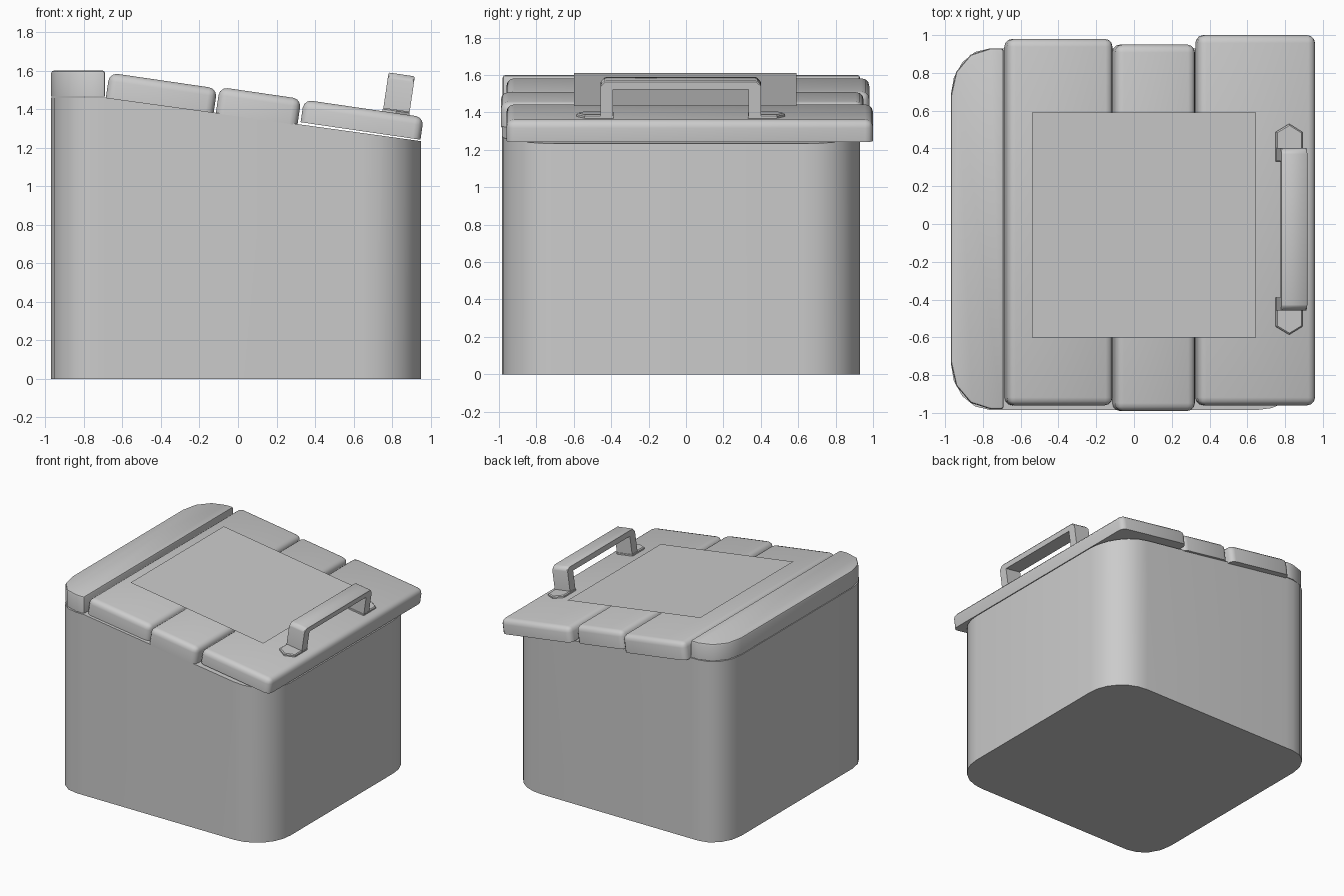
import bpy, bmesh, math
from mathutils import Matrix

if "Cube" in bpy.data.objects:
    bpy.data.objects.remove(bpy.data.objects["Cube"])

TILT = math.radians(8.3)          # slope of the lid
KNEE = -0.69                      # x where the lid starts to slope


def finish(bm, name, matrix=Matrix(), smooth=35):
    bmesh.ops.recalc_face_normals(bm, faces=bm.faces)
    mesh = bpy.data.meshes.new(name)
    bm.to_mesh(mesh)
    bm.free()
    mesh.transform(matrix)
    ob = bpy.data.objects.new(name, mesh)
    bpy.context.collection.objects.link(ob)
    bpy.context.view_layer.objects.active = ob
    ob.select_set(True)
    bpy.ops.object.shade_smooth_by_angle(angle=math.radians(smooth))
    ob.select_set(False)
    return ob


def tilted(x, y, z):
    return Matrix.Translation((x, y, z)) @ Matrix.Rotation(TILT, 4, 'Y')


def arc(cx, cy, rx, ry, start, n):
    # quarter ellipse, counter-clockwise from the start angle
    return [(cx + rx * math.cos(math.radians(start + 90 * i / n)),
             cy + ry * math.sin(math.radians(start + 90 * i / n))) for i in range(n + 1)]


def prism(points, vec):
    bm = bmesh.new()
    face = bm.faces.new([bm.verts.new(p) for p in points])
    ext = bmesh.ops.extrude_face_region(bm, geom=[face], use_keep_orig=True)
    bmesh.ops.translate(bm, vec=vec,
                        verts=[v for v in ext['geom'] if isinstance(v, bmesh.types.BMVert)])
    return bm


# Bin body: rounded outline, flat top at the back ledge, then sloping
left_front = arc(-0.76, -0.735, 0.21, 0.25, 180, 4)
left_back = arc(-0.76, 0.68, 0.21, 0.25, 90, 4)
right_front = arc(0.65, -0.685, 0.30, 0.30, 270, 6)
right_back = arc(0.65, 0.63, 0.30, 0.30, 0, 6)
right = [(KNEE, -0.985)] + right_front + right_back + [(KNEE, 0.93)]
left = left_back + left_front
outline = right + left
bm = bmesh.new()
low = [bm.verts.new((x, y, 0)) for x, y in outline]
top = [bm.verts.new((x, y, 1.46 - max(0, x - KNEE) * 0.138)) for x, y in outline]
n = len(outline)
for i in range(n):
    j = (i + 1) % n
    bm.faces.new((low[i], low[j], top[j], top[i]))
bm.faces.new(low)
k = len(right)
bm.faces.new(top[:k])
bm.faces.new([top[k - 1]] + top[k:] + [top[0]])
finish(bm, "bin_body")

# Fixed back plank with two rounded corners
pts = ([(KNEE, 0.93)] + arc(-0.76, 0.68, 0.21, 0.25, 90, 3)
       + arc(-0.76, -0.73, 0.21, 0.25, 180, 3) + [(KNEE, -0.98)])
bm = prism([(x, y, 1.465) for x, y in pts], (0, 0, 0.135))
rim = [e for e in bm.edges if all(v.co.z > 1.5 for v in e.verts)
       or all(abs(v.co.x - KNEE) < 1e-4 and abs(e.verts[0].co.y - e.verts[1].co.y) < 1e-4
              for v in e.verts)]
bmesh.ops.bevel(bm, geom=rim, offset=0.014, segments=2, profile=0.5, affect='EDGES')
finish(bm, "back_plank")

# Three sloping lid planks: x, z of lower left edge, length, thickness, y range
for i, (x, z, length, thick, y0, y1) in enumerate([
        (-0.687, 1.452, 0.565, 0.138, -0.96, 0.98),
        (-0.115, 1.378, 0.428, 0.138, -0.99, 0.95),
        (0.325, 1.332, 0.629, 0.118, -0.96, 1.0)]):
    bm = prism([(0, y0, 0), (length, y0, 0), (length, y1, 0), (0, y1, 0)], (0, 0, thick))
    edges = [e for e in bm.edges if max(v.co.z for v in e.verts) > 0.01]
    bmesh.ops.bevel(bm, geom=edges, offset=0.042, segments=3, profile=0.5, affect='EDGES')
    finish(bm, f"lid_plank_{i + 1}", tilted(x, 0, z))

# Thin square panel floating just above the planks
bm = bmesh.new()
bm.faces.new([bm.verts.new(p) for p in
              ((-0.54, -0.60, 1.61), (0.645, -0.60, 1.435),
               (0.645, 0.59, 1.435), (-0.54, 0.59, 1.61))])
finish(bm, "lid_panel")

# Handle bar: U profile extruded across its width
frame = tilted(0.82, -0.028, 1.375)
o, t, h = 0.43, 0.068, 0.207
u = [(-o, 0), (-o, h - 0.025), (-o + 0.025, h), (o - 0.025, h), (o, h - 0.025), (o, 0),
     (o - t, 0), (o - t, h - 0.047), (-o + t, h - 0.047), (-o + t, 0)]
bm = prism([(-0.069, y, z) for y, z in u], (0.138, 0, 0))
bmesh.ops.bevel(bm, geom=[e for e in bm.edges if min(v.co.z for v in e.verts) > 0.17],
                offset=0.006, segments=1, affect='EDGES')
finish(bm, "handle", frame)

# Pointed mounting feet, mirrored in y
for side, s in (("front", -1), ("back", 1)):
    bm = prism([(x, s * y, -0.008) for x, y in
                ((-0.072, 0.36), (0.07, 0.36), (0.07, 0.515), (0, 0.558), (-0.072, 0.515))],
               (0, 0, 0.03))
    bmesh.ops.bevel(bm, geom=[e for e in bm.edges if min(v.co.z for v in e.verts) > 0.01],
                    offset=0.007, segments=1, affect='EDGES')
    finish(bm, f"handle_foot_{side}", frame)
